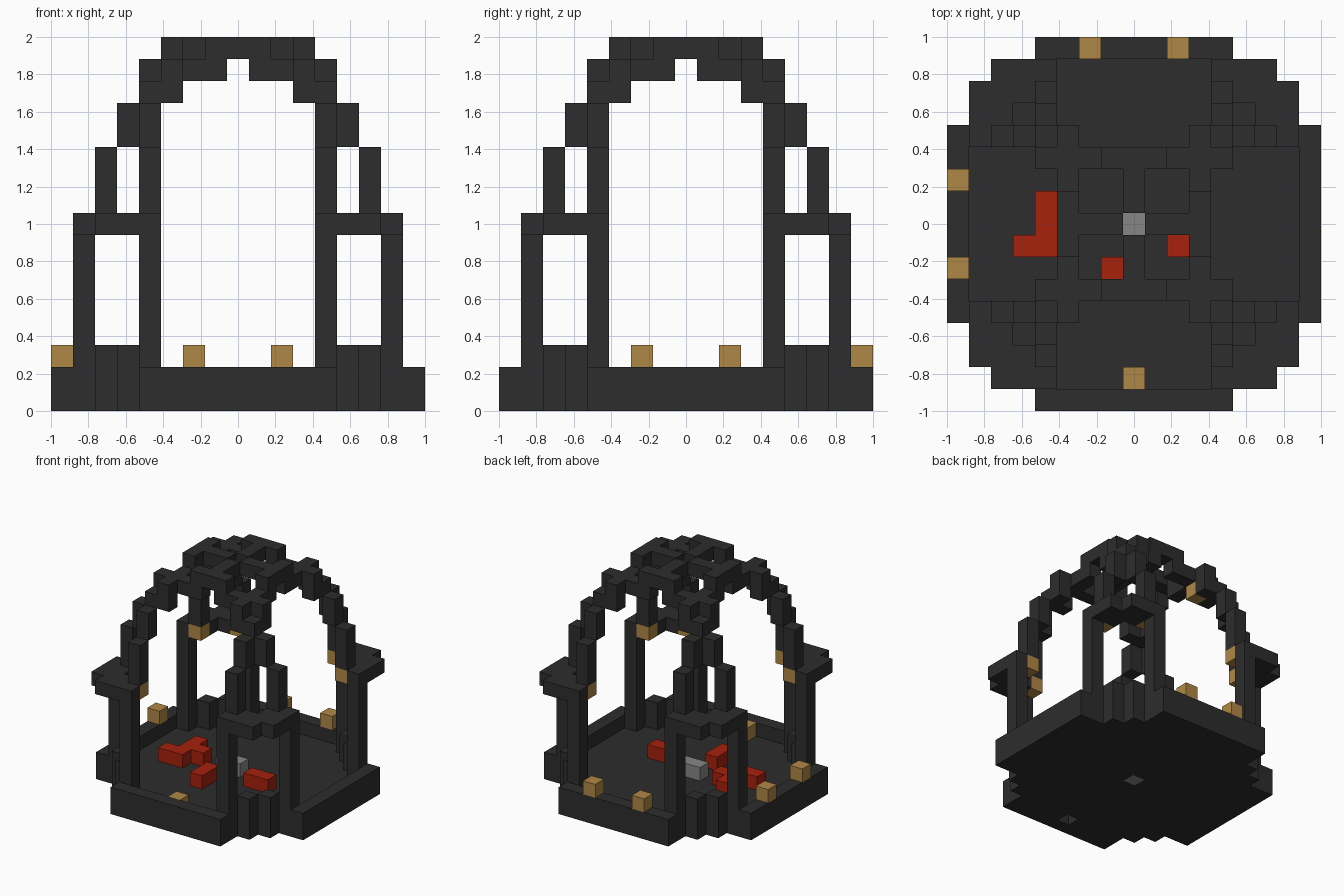
import bpy, bmesh
from mathutils import Vector

if "Cube" in bpy.data.objects:
    bpy.data.objects.remove(bpy.data.objects["Cube"], do_unlink=True)

U = 2 / 17  # size of one block


def material(name, rgb):
    m = bpy.data.materials.new(name)
    m.use_nodes = True
    m.diffuse_color = (*rgb, 1)
    m.node_tree.nodes["Principled BSDF"].inputs["Base Color"].default_value = (*rgb, 1)
    return m


charcoal = material("charcoal stone", (0.026, 0.026, 0.026))
amber = material("amber lamp", (0.434, 0.246, 0.061))
red = material("red", (0.392, 0.015, 0.004))
grey = material("grey", (0.24, 0.24, 0.24))


def box(xs, ys, zs):
    """All block cells in inclusive ranges."""
    return {(x, y, z) for x in range(xs[0], xs[1] + 1)
            for y in range(ys[0], ys[1] + 1) for z in range(zs[0], zs[1] + 1)}


def column(x, y, z0, z1):
    return box((x, x), (y, y), (z0, z1))


def four_fold(cells):
    """Mirror across both axes and the diagonal."""
    out = set()
    for x, y, z in cells:
        for a, b in ((x, y), (y, x)):
            out |= {(s * a, t * b, z) for s in (1, -1) for t in (1, -1)}
    return out


parts = {}

# Floor: stepped octagon, open under the sunken lamp
half_width = {5: 6, 6: 5, 7: 4, 8: 4}
floor = {(x, y, 0) for x in range(-8, 9) for y in range(-8, 9)
         if abs(x) <= half_width.get(abs(y), 8)}
parts["floor"] = (floor - {(0, -7, 0), (0, 0, 0)}, charcoal)

# Low walls and corner blocks
parts["low_wall"] = (four_fold(box((0, 4), (8, 8), (1, 1))), charcoal)
parts["corner_blocks"] = (four_fold(column(5, 6, 1, 2)), charcoal)

# Posts, ledges and stepped ribs
lamps_high = four_fold({(4, 6, 8)})
parts["posts"] = (four_fold(column(4, 7, 1, 7)), charcoal)
parts["ledges"] = (four_fold(box((4, 6), (6, 7), (8, 8))) - lamps_high, charcoal)
parts["ribs"] = (four_fold(column(4, 6, 9, 11) | column(4, 5, 12, 13)
                           | column(4, 4, 14, 14) | column(3, 4, 14, 15)), charcoal)

# Crown: ring with raised middles and a cross open at its centre
parts["crown_ring"] = (four_fold(box((1, 3), (3, 3), (15, 15))
                                 | box((0, 1), (3, 3), (16, 16))), charcoal)
parts["crown_cross"] = (four_fold(box((0, 0), (1, 2), (16, 16))), charcoal)

# Lamps
parts["ledge_lamps"] = (lamps_high, amber)
parts["wall_lamps"] = ({(-2, 8, 2), (2, 8, 2), (-8, 2, 2), (-8, -2, 2)}, amber)
parts["floor_lamp"] = ({(0, -7, 1)}, amber)
parts["crown_lamp"] = ({(-3, 3, 14)}, amber)

# Loose pieces on the floor
parts["red_cross_piece"] = (box((-4, -4), (-1, 1), (1, 1))
                            | {(-5, -1, 1), (-3, 0, 1)}, red)
parts["red_front_piece"] = (box((-1, -1), (-3, -2), (1, 1)), red)
parts["red_side_piece"] = (box((2, 3), (-1, -1), (1, 1)), red)
parts["grey_centre"] = (column(0, 0, 0, 1) | {(-1, 0, 1)}, grey)

occupied = set().union(*(cells for cells, _ in parts.values()))


def build(name, cells, mat):
    """Make one mesh from the exposed sides of the cells."""
    bm = bmesh.new()
    for c in sorted(cells):
        centre = Vector((c[0], c[1], c[2] + 0.5))
        for axis in range(3):
            for sign in (1, -1):
                n = Vector((0, 0, 0))
                n[axis] = sign
                if tuple(int(a + b) for a, b in zip(c, n)) in occupied:
                    continue
                u, v = Vector((0, 0, 0)), Vector((0, 0, 0))
                u[(axis + 1) % 3] = 0.5
                v[(axis + 2) % 3] = 0.5 * sign
                mid = centre + n * 0.5
                corners = (mid - u - v, mid + u - v, mid + u + v, mid - u + v)
                bm.faces.new([bm.verts.new(p * U) for p in corners])
    bmesh.ops.remove_doubles(bm, verts=bm.verts[:], dist=0.001)
    mesh = bpy.data.meshes.new(name)
    bm.to_mesh(mesh)
    bm.free()
    mesh.materials.append(mat)
    bpy.context.scene.collection.objects.link(bpy.data.objects.new(name, mesh))


for part_name, (part_cells, part_mat) in parts.items():
    build(part_name, part_cells, part_mat)
